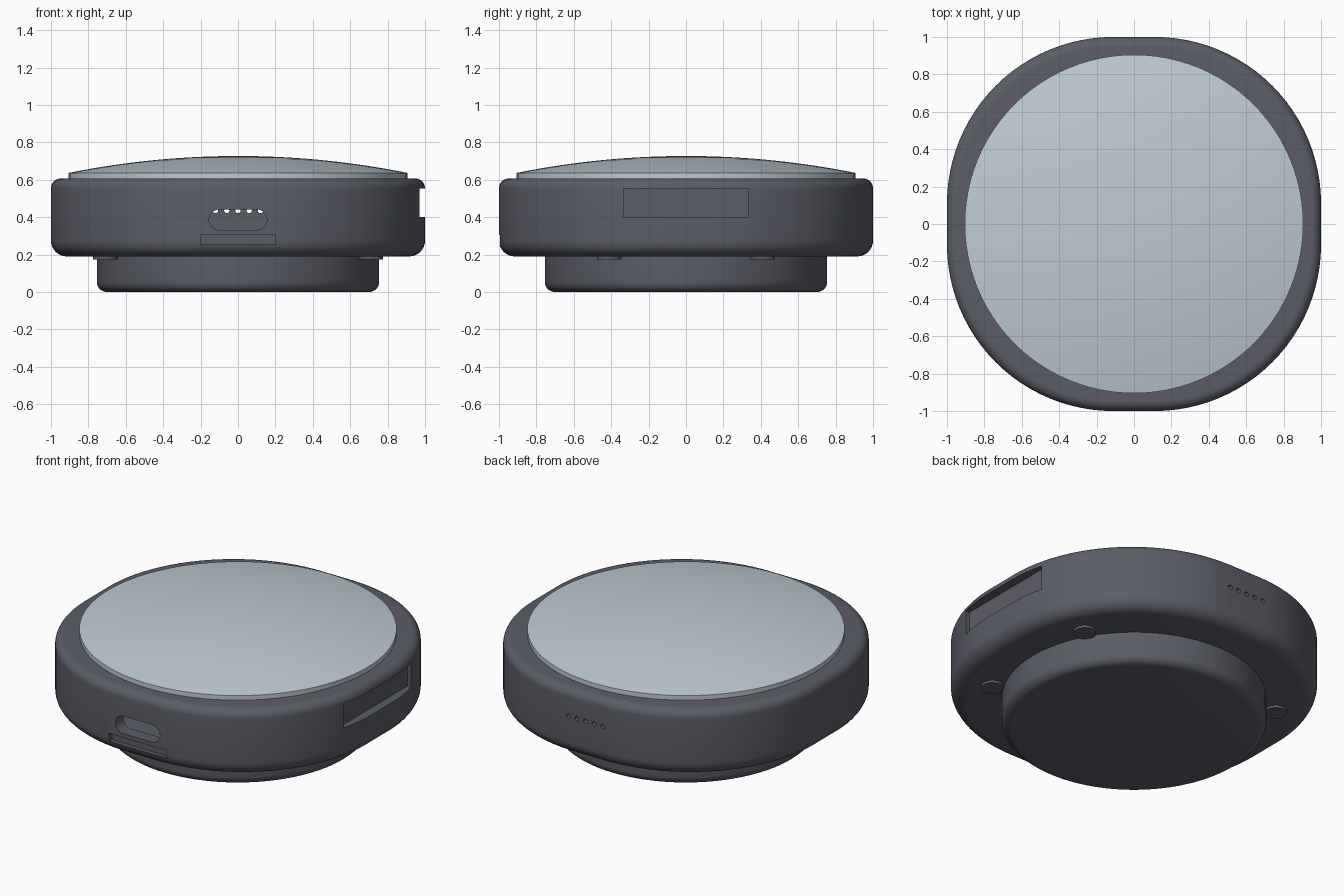
import bpy, bmesh, math
from mathutils import Matrix

cube = bpy.data.objects.get("Cube")
if cube:
    bpy.data.objects.remove(cube)


def material(name, rgb):
    m = bpy.data.materials.new(name)
    m.use_nodes = True
    m.diffuse_color = (*rgb, 1)
    m.node_tree.nodes["Principled BSDF"].inputs["Base Color"].default_value = (*rgb, 1)
    return m


grey = material("dark grey plastic", (0.105, 0.11, 0.135))
glass = material("pale blue glass", (0.52, 0.60, 0.65))


def outline(cx, cy, r, steps):
    """Rounded rectangle: corner centres at +-cx, +-cy and corner radius r."""
    pts = []
    for q, (sx, sy) in enumerate([(1, 1), (-1, 1), (-1, -1), (1, -1)]):
        for i in range(steps + 1):
            a = (q + i / steps) * math.pi / 2
            pts.append((sx * cx + r * math.cos(a), sy * cy + r * math.sin(a)))
    return pts


def loft(name, profile, mat, cx=0.0, cy=0.0, steps=24, turn=None):
    """Stack outlines of (radius, height) pairs, and cap both ends."""
    bm = bmesh.new()
    rings = [[bm.verts.new((x, y, z)) for x, y in outline(cx, cy, r, steps)]
             for r, z in profile]
    n = len(rings[0])
    for a, b in zip(rings, rings[1:]):
        for i in range(n):
            j = (i + 1) % n
            bm.faces.new((a[i], a[j], b[j], b[i]))
    bm.faces.new(rings[0][::-1])
    bm.faces.new(rings[-1])
    bmesh.ops.remove_doubles(bm, verts=bm.verts, dist=1e-5)
    if turn:
        bmesh.ops.transform(bm, matrix=turn, verts=bm.verts)
    bmesh.ops.recalc_face_normals(bm, faces=bm.faces)
    return finish(name, bm, mat)


def box(name, lo, hi, mat):
    bm = bmesh.new()
    bmesh.ops.create_cube(bm, size=1)
    for v in bm.verts:
        v.co = [l if c < 0 else h for c, l, h in zip(v.co, lo, hi)]
    return finish(name, bm, mat)


def finish(name, bm, mat):
    me = bpy.data.meshes.new(name)
    bm.to_mesh(me)
    bm.free()
    me.materials.append(mat)
    ob = bpy.data.objects.new(name, me)
    bpy.context.collection.objects.link(ob)
    return ob


def cut(target, cutter):
    mod = target.modifiers.new("cut", "BOOLEAN")
    mod.operation, mod.solver, mod.object = "DIFFERENCE", "EXACT", cutter
    deps = bpy.context.evaluated_depsgraph_get()
    me = bpy.data.meshes.new_from_object(target.evaluated_get(deps))
    target.modifiers.clear()
    target.data = me
    bpy.data.objects.remove(cutter)


def fillet(r, z, size, up):
    """Quarter-round profile points that end the wall at height z."""
    pts = []
    for i in range(9):
        a = i / 8 * math.pi / 2
        pts.append((r - size + size * math.cos(a), z + up * size * (math.sin(a) - 1)))
    return pts if up > 0 else pts[::-1]


# Main housing: hollow rounded shell
C, R = 0.11, 0.89
housing = loft("housing", fillet(R, 0.19, 0.085, -1) + fillet(R, 0.608, 0.055, 1),
               grey, C, C)
cut(housing, loft("cavity", [(R - 0.08, 0.28), (R - 0.08, 0.53)], grey, C, C))

# Front connector slot and the shallow slit under it
to_front = Matrix.Translation((0, 0, 0.386)) @ Matrix.Rotation(math.pi / 2, 4, "X")
cut(housing, loft("slot", [(0.055, 0.8), (0.055, 1.2)], grey, 0.1, 0, 8, to_front))
cut(housing, box("slit", (-0.2, -1.2, 0.255), (0.2, -0.97, 0.305), grey))

# Side recess on the left
cut(housing, box("recess", (0.945, -0.335, 0.4), (1.2, 0.335, 0.553), grey))

# Row of five small holes in the back
for i in range(-2, 3):
    spot = Matrix.Translation((i * 0.06, 0, 0.435)) @ Matrix.Rotation(-math.pi / 2, 4, "X")
    cut(housing, loft("hole", [(0.014, 0.8), (0.014, 1.2)], grey, steps=4, turn=spot))

# Round base
base = loft("base", fillet(0.755, 0, 0.055, -1) + [(0.755, 0.2)], grey)

# Domed glass cover
RIM, EDGE, TOP = 0.905, 0.637, 0.727
rise = TOP - EDGE
ball = (RIM ** 2 + rise ** 2) / (2 * rise)
dome = [(RIM, 0.6)]
for i in range(16):
    r = RIM * (1 - i / 16)
    dome.append((r, TOP - ball + math.sqrt(ball ** 2 - r ** 2)))
cover = loft("glass_cover", dome, glass)

# Four underside pads
pads = []
for sx in (-1, 1):
    for sy in (-1, 1):
        place = Matrix.Translation((sx * 0.71, sy * 0.41, 0))
        pads.append(loft("pad", [(0.065, 0.174), (0.065, 0.22)], grey, steps=8, turn=place))

# Smooth shading with sharp edges kept
bpy.ops.object.select_all(action="DESELECT")
for ob in [housing, base, cover] + pads:
    ob.select_set(True)
bpy.context.view_layer.objects.active = housing
bpy.ops.object.shade_smooth_by_angle(angle=math.radians(30))
